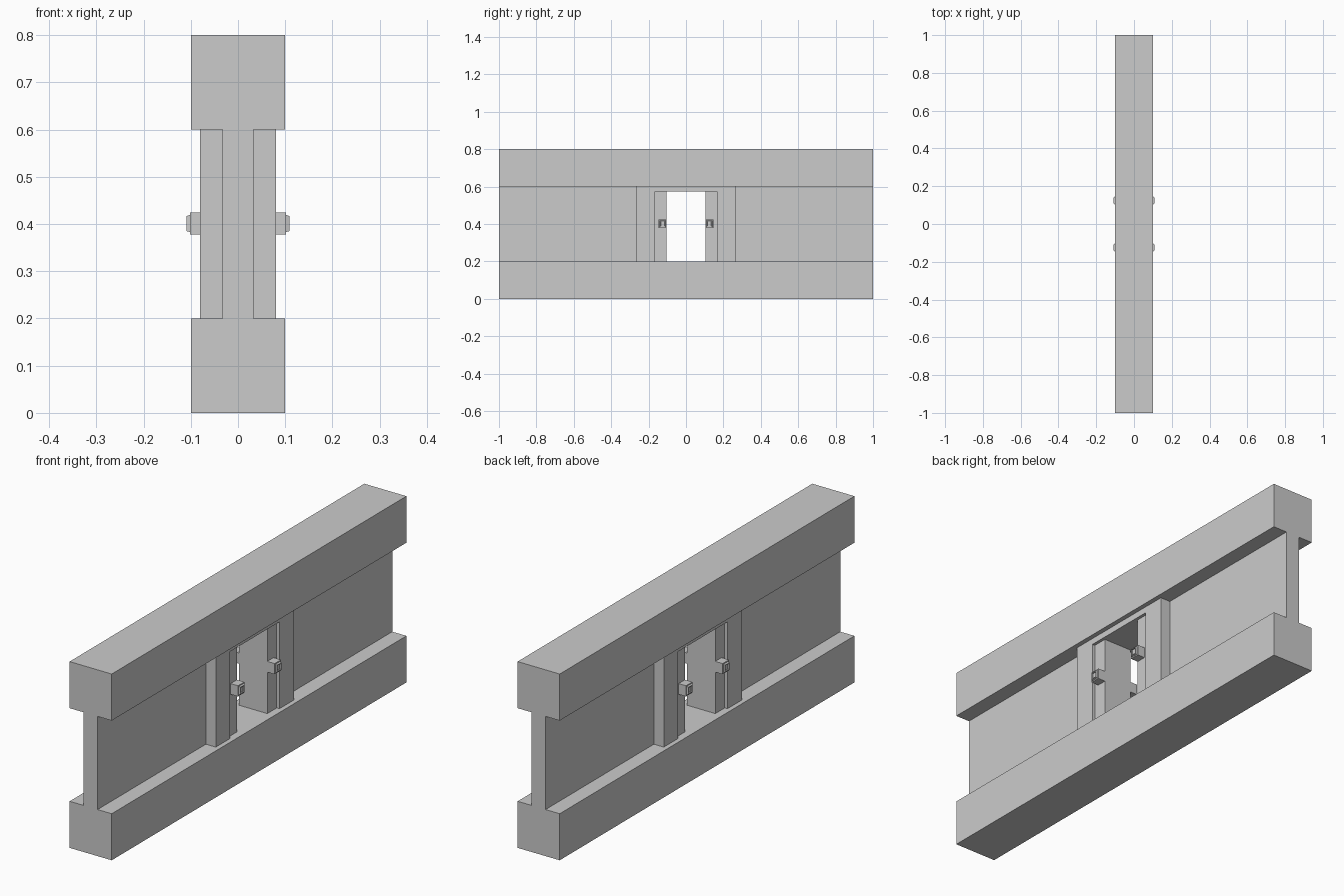
import bpy, bmesh
from mathutils import Vector

if "Cube" in bpy.data.objects:
    bpy.data.objects.remove(bpy.data.objects["Cube"])


def add_box(bm, lo, hi):
    lo, hi = Vector(lo), Vector(hi)
    geo = bmesh.ops.create_cube(bm, size=1)
    for v in geo["verts"]:
        v.co = Vector([(lo[i] + hi[i]) / 2 + v.co[i] * (hi[i] - lo[i]) for i in range(3)])


def finish(name, bm, axes=None):
    bmesh.ops.recalc_face_normals(bm, faces=bm.faces)
    mesh = bpy.data.meshes.new(name)
    bm.to_mesh(mesh)
    bm.free()
    ob = bpy.data.objects.new(name, mesh)
    bpy.context.collection.objects.link(ob)
    if axes:
        mod = ob.modifiers.new("mirror", "MIRROR")
        mod.use_axis = axes
        mod.use_mirror_merge = False
    return ob


def box(name, lo, hi, axes=None):
    bm = bmesh.new()
    add_box(bm, lo, hi)
    return finish(name, bm, axes)


OPEN, FRAME, TOP = 0.167, 0.265, 0.573
MIRROR_Y = (False, True, False)

# Base and top beams
box("bottom_beam", (-0.1, -1, 0), (0.1, 1, 0.2))
box("top_beam", (-0.1, -1, 0.6), (0.1, 1, 0.8))

# Thin wall on both sides of the doorway
box("wall_panel", (-0.033, FRAME, 0.2), (0.033, 1, 0.6), MIRROR_Y)

# Door frame: an arch-shaped profile extruded through the wall
bm = bmesh.new()
profile = [(-FRAME, 0.2), (-OPEN, 0.2), (-OPEN, TOP), (OPEN, TOP),
           (OPEN, 0.2), (FRAME, 0.2), (FRAME, 0.6), (-FRAME, 0.6)]
face = bm.faces.new([bm.verts.new((-0.08, y, z)) for y, z in profile])
ext = bmesh.ops.extrude_face_region(bm, geom=[face], use_keep_orig=True)
for v in [g for g in ext["geom"] if isinstance(g, bmesh.types.BMVert)]:
    v.co.x = 0.08
finish("door_frame", bm)

# Sliding door leaves, partly open
box("door_leaf", (-0.067, 0.103, 0.2), (0.067, OPEN, TOP), MIRROR_Y)

# Handles: block with a raised rim and a recessed centre, on all four leaf faces
bm = bmesh.new()
add_box(bm, (0.067, 0.103, 0.378), (0.102, 0.146, 0.424))
bmesh.ops.recalc_face_normals(bm, faces=bm.faces)
outer = max(bm.faces, key=lambda f: f.calc_center_median().x)
for thick, depth in ((0.007, 0), (0.003, 0.007), (0.005, 0), (0.001, -0.005)):
    bmesh.ops.inset_individual(bm, faces=[outer], thickness=thick, depth=depth)
finish("door_handle", bm, (True, True, False))
